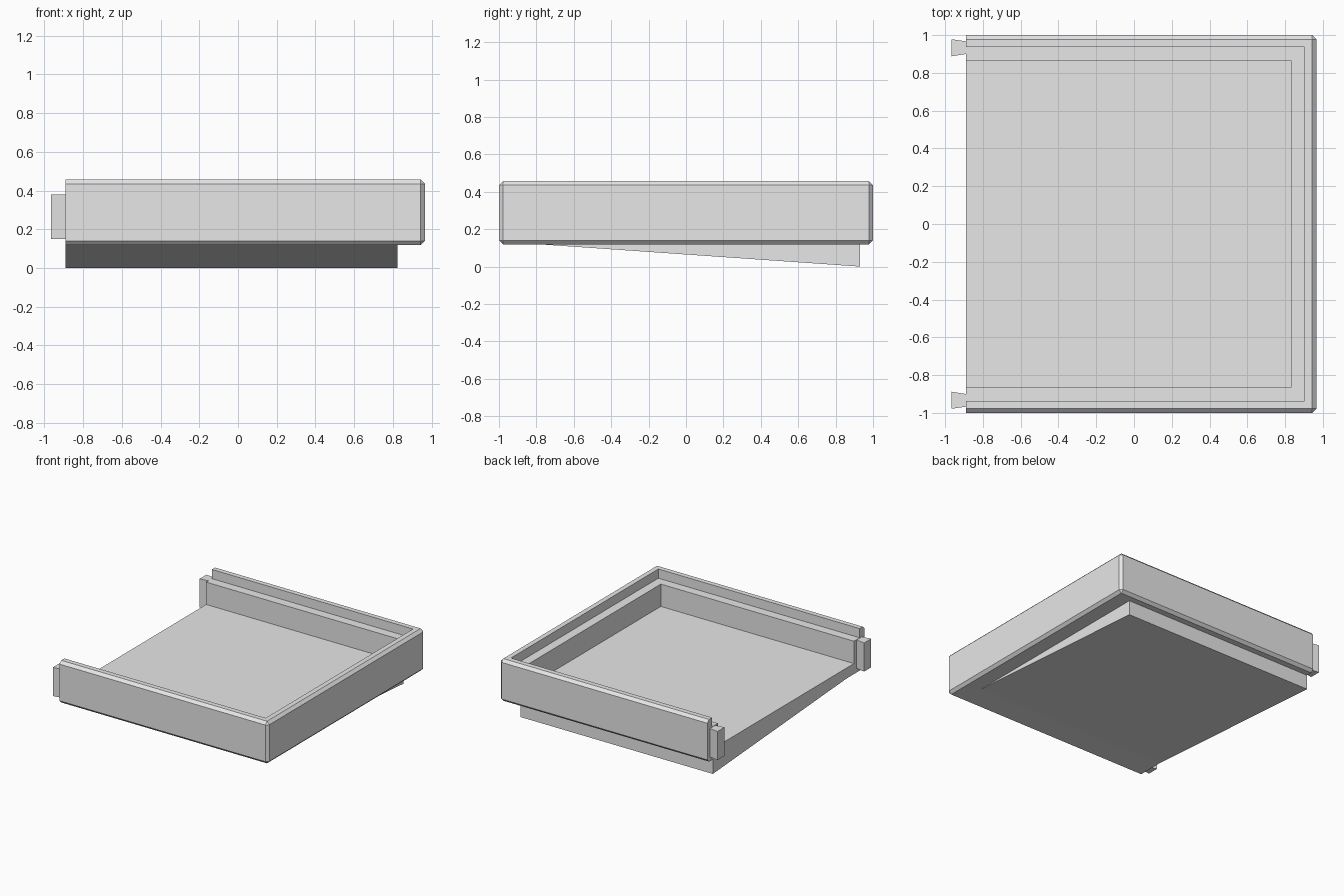
import bpy
import bmesh

cube = bpy.data.objects.get("Cube")
if cube:
    bpy.data.objects.remove(cube, do_unlink=True)

grey = bpy.data.materials.new("light grey")
grey.use_nodes = True
colour = (0.8, 0.8, 0.8, 1)
grey.diffuse_color = colour
grey.node_tree.nodes["Principled BSDF"].inputs["Base Color"].default_value = colour

OPEN_X, CLOSED_X, SIDE_Y = -0.89, 0.965, 1.0
CHAMFER, BASE_Z = 0.022, 0.118


def finish(bm, name):
    bmesh.ops.remove_doubles(bm, verts=bm.verts, dist=1e-5)
    bmesh.ops.recalc_face_normals(bm, faces=bm.faces)
    mesh = bpy.data.meshes.new(name)
    bm.to_mesh(mesh)
    bm.free()
    mesh.materials.append(grey)
    obj = bpy.data.objects.new(name, mesh)
    bpy.context.collection.objects.link(obj)
    return obj


def prism(name, bottom, top):
    """Solid between two matching outlines."""
    bm = bmesh.new()
    a = [bm.verts.new(p) for p in bottom]
    b = [bm.verts.new(p) for p in top]
    bm.faces.new(a)
    bm.faces.new(b)
    for i in range(len(a)):
        j = (i + 1) % len(a)
        bm.faces.new((a[i], a[j], b[j], b[i]))
    return finish(bm, name)


def rim_path(inset, z):
    """U-shaped path around three sides, with chamfered outer corners."""
    x, y = CLOSED_X - inset, SIDE_Y - inset
    cut = max(inset, CHAMFER)
    cx, cy = CLOSED_X - cut, SIDE_Y - cut
    pts = [(OPEN_X, -y), (cx, -y), (x, -cy), (x, cy), (cx, y), (OPEN_X, y)]
    return [(px, py, z) for px, py in pts]


# Tray: stepped wall profile (inset, height) swept around three sides
profile = [(CHAMFER, BASE_Z), (0, 0.14), (0, 0.435), (CHAMFER, 0.457),
           (0.062, 0.457), (0.062, 0.383), (0.135, 0.383), (0.135, 0.203)]
bm = bmesh.new()
rows = [[bm.verts.new(p) for p in rim_path(d, z)] for d, z in profile]
for lower, upper in zip(rows, rows[1:]):
    for i in range(len(lower) - 1):
        bm.faces.new((lower[i], lower[i + 1], upper[i + 1], upper[i]))
bm.faces.new(rows[0])       # underside
bm.faces.new(rows[-1])      # floor
bm.faces.new([r[0] for r in rows] + [r[-1] for r in reversed(rows)])  # open end
finish(bm, "tray")

# Sloping wedge under the tray
wedge = [(-0.77, BASE_Z), (0.93, 0), (0.93, BASE_Z)]
prism("sloped_base", [(OPEN_X, y, z) for y, z in wedge],
      [(0.825, y, z) for y, z in wedge])

# Dovetail tabs at the open end
for side, name in ((-1, "front_tab"), (1, "back_tab")):
    outline = [(OPEN_X, 0.9), (OPEN_X, 0.967), (-CLOSED_X, 0.978), (-CLOSED_X, 0.888)]
    prism(name, [(x, side * y, 0.15) for x, y in outline],
          [(x, side * y, 0.38) for x, y in outline])
